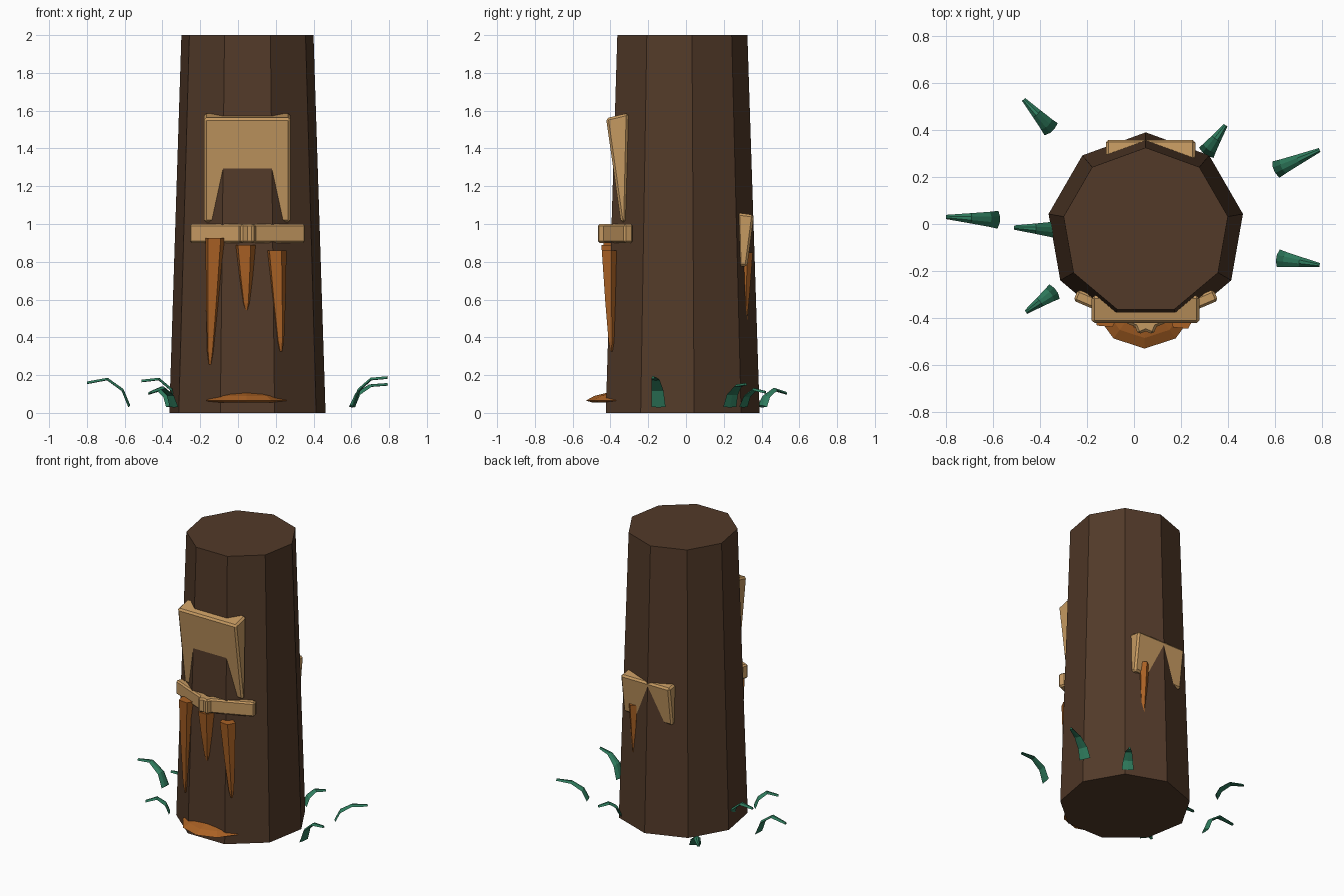
import bpy, bmesh, math
from mathutils import Vector

cube = bpy.data.objects.get("Cube")
if cube:
    bpy.data.objects.remove(cube, do_unlink=True)


def material(name, rgb):
    m = bpy.data.materials.new(name)
    m.use_nodes = True
    m.diffuse_color = (*rgb, 1)
    bsdf = m.node_tree.nodes["Principled BSDF"]
    bsdf.inputs["Base Color"].default_value = (*rgb, 1)
    bsdf.inputs["Roughness"].default_value = 0.9
    return m


BARK = material("dark bark brown", (0.085, 0.042, 0.022))
TAN = material("pale wood tan", (0.56, 0.32, 0.12))
ORANGE = material("rusty orange", (0.40, 0.12, 0.018))
GREEN = material("grass green", (0.028, 0.20, 0.11))


def finish(name, bm, mat, bevel=0):
    bmesh.ops.recalc_face_normals(bm, faces=bm.faces)
    me = bpy.data.meshes.new(name)
    bm.to_mesh(me)
    bm.free()
    me.materials.append(mat)
    ob = bpy.data.objects.new(name, me)
    bpy.context.collection.objects.link(ob)
    if bevel:
        mod = ob.modifiers.new("Bevel", "BEVEL")
        mod.width = bevel
        mod.segments = 1
    return ob


def loft(name, rings, mat, bevel=0):
    """Skin a list of closed rings and cap both ends."""
    bm = bmesh.new()
    loops = [[bm.verts.new(p) for p in ring] for ring in rings]
    n = len(loops[0])
    for a, b in zip(loops, loops[1:]):
        for i in range(n):
            j = (i + 1) % n
            bm.faces.new((a[i], a[j], b[j], b[i]))
    bm.faces.new(loops[0])
    bm.faces.new(loops[-1])
    return finish(name, bm, mat, bevel)


def ring(x, y, z, rx, ry, sides, turn=90):
    angles = [math.radians(turn + 360 * i / sides) for i in range(sides)]
    return [(x + rx * math.cos(a), y + ry * math.sin(a), z) for a in angles]


def wedge(name, x0, x1, profile, mat):
    """Slab with a side profile of (y, z) points."""
    return loft(name, [[(x, y, z) for y, z in profile] for x in (x0, x1)], mat, 0.012)


def spike(name, top, tip, rx, ry, mat=ORANGE):
    """Tapering sliver hanging from top to tip."""
    top, tip = Vector(top), Vector(tip)
    rings = []
    for t, s in ((0, 1), (0.5, 0.68), (0.9, 0.34), (1, 0.12)):
        p = top.lerp(tip, t)
        rings.append(ring(p.x, p.y, p.z, rx * s, ry * s, 5, -60))
    return loft(name, rings, mat)


# Nine-sided tapering trunk
CX, CY = 0.05, -0.03
loft("trunk", [ring(CX, CY, 0, 0.42, 0.42, 9), ring(CX, CY, 2, 0.355, 0.355, 9)], BARK)

# Slanted slabs partly sunk into the bark
wedge("front_slab", -0.18, 0.278,
      [(-0.423, 1.56), (-0.305, 1.588), (-0.318, 1.01), (-0.345, 1.01)], TAN)
wedge("back_slab", -0.12, 0.262,
      [(0.272, 1.06), (0.36, 1.048), (0.324, 0.775), (0.28, 0.775)], TAN)

# Two crossing bars on the front
for side, name in ((1, "left_bar"), (-1, "right_bar")):
    outer = Vector((0.05 + side * 0.298, -0.302, 0))
    inner = Vector((0.05 - side * 0.042, -0.446, 0))
    across = (outer - inner).normalized().cross(Vector((0, 0, 1))) * 0.026
    ends = []
    for p in (outer, inner):
        ends.append([p + across * s + Vector((0, 0, z))
                     for s, z in ((-1, 0.9), (1, 0.9), (1, 1.0), (-1, 1.0))])
    loft(name, ends, TAN, 0.01)

# Hanging slivers
spike("right_sliver", (-0.12, -0.395, 0.925), (-0.148, -0.372, 0.255), 0.057, 0.05)
spike("middle_sliver", (0.038, -0.405, 0.89), (0.045, -0.405, 0.545), 0.058, 0.05)
spike("left_sliver", (0.203, -0.405, 0.86), (0.228, -0.395, 0.325), 0.055, 0.047)
spike("back_sliver", (0.185, 0.318, 0.85), (0.185, 0.31, 0.44), 0.035, 0.036)

# Shelf mushroom at the foot
loft("shelf_mushroom", [ring(0.045, -0.305, z, r, r, 10)
                        for z, r in ((0.055, 0.19), (0.065, 0.225), (0.09, 0.18), (0.105, 0.12))],
     ORANGE)


# Arching grass blades with a raised crease
def blade(name, base, tip, peak_z, tip_z):
    a, b = Vector((*base, 0)), Vector((*tip, 0))
    side = (b - a).normalized().cross(Vector((0, 0, 1)))
    out = (b - a).normalized()
    rings = []
    steps = ((0, 0.035, 0.038, 1), (0.16, 0.035 + (peak_z - 0.035) * 0.6, 0.032, 0.8),
             (0.52, peak_z, 0.022, 0.2), (1, tip_z, 0.009, 0))
    for t, z, w, lean in steps:
        p = a.lerp(b, t) + Vector((0, 0, z))
        up = (Vector((0, 0, 1)) - out * lean).normalized()
        rings.append([p - side * w - up * 0.006, p - side * w * 0.35 + up * 0.006,
                      p + side * w * 0.35 + up * 0.006, p + side * w - up * 0.006,
                      p - up * 0.008])
    loft(name, rings, GREEN)


blades = [
    ((-0.35, 0.40), (-0.47, 0.53), 0.125, 0.105),
    ((-0.575, 0.018), (-0.80, 0.03), 0.18, 0.16),
    ((-0.32, -0.025), (-0.51, -0.015), 0.18, 0.17),
    ((-0.335, -0.285), (-0.46, -0.375), 0.135, 0.11),
    ((0.305, 0.30), (0.39, 0.42), 0.125, 0.11),
    ((0.60, 0.23), (0.79, 0.315), 0.145, 0.152),
    ((0.61, -0.145), (0.79, -0.175), 0.18, 0.188),
]
for i, spec in enumerate(blades):
    blade(f"grass_blade_{i + 1}", *spec)
